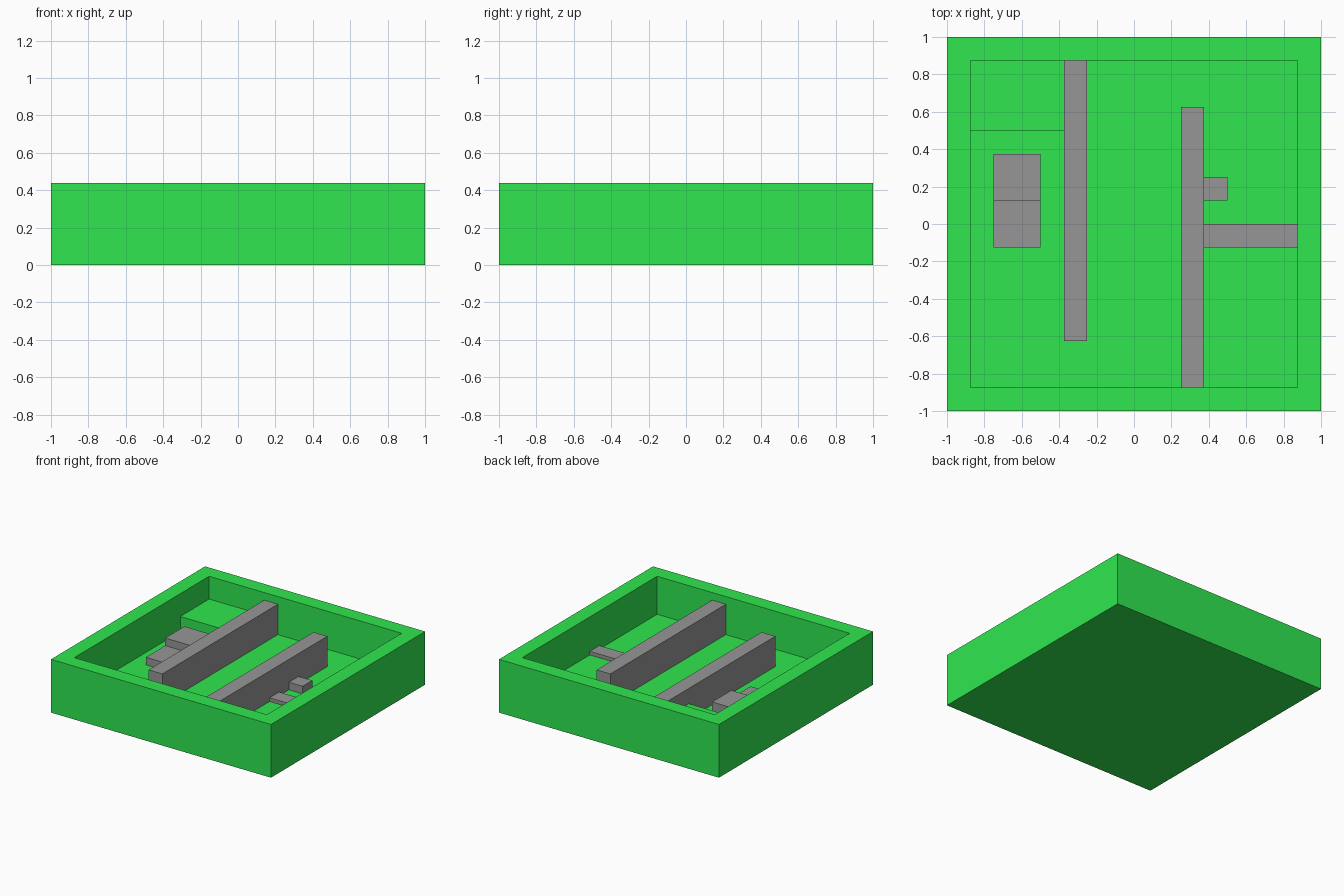
import bpy, bmesh

if "Cube" in bpy.data.objects:
    bpy.data.objects.remove(bpy.data.objects["Cube"])


def material(name, rgb):
    m = bpy.data.materials.new(name)
    m.diffuse_color = (*rgb, 1.0)
    m.use_nodes = True
    m.node_tree.nodes["Principled BSDF"].inputs["Base Color"].default_value = m.diffuse_color
    return m


green = material("green", (0.03, 0.823, 0.082))
grey = material("grey", (0.305, 0.305, 0.305))


def add_object(name, bm, mat):
    mesh = bpy.data.meshes.new(name)
    bm.to_mesh(mesh)
    bm.free()
    mesh.materials.append(mat)
    obj = bpy.data.objects.new(name, mesh)
    bpy.context.collection.objects.link(obj)


def box_mesh(x0, x1, y0, y1, z0, z1):
    bm = bmesh.new()
    bmesh.ops.create_cube(bm, size=1.0)
    for v in bm.verts:
        v.co.x = x1 if v.co.x > 0 else x0
        v.co.y = y1 if v.co.y > 0 else y0
        v.co.z = z1 if v.co.z > 0 else z0
    return bm


FLOOR, RIM, WALL = 0.125, 0.4375, 0.125

# Tray: solid slab with its top face inset, then sunk to the floor level
bm = box_mesh(-1, 1, -1, 1, 0, RIM)
bm.normal_update()
top = max(bm.faces, key=lambda f: f.calc_center_median().z)
bmesh.ops.inset_region(bm, faces=[top], thickness=WALL, use_even_offset=True)
floor = bmesh.ops.extrude_discrete_faces(bm, faces=[top])["faces"][0]
for v in floor.verts:
    v.co.z = FLOOR
bmesh.ops.recalc_face_normals(bm, faces=bm.faces)
add_object("tray", bm, green)

# Parts standing on the tray floor: x range, y range, top height, colour
parts = {
    "corner_ledge": (-0.875, -0.375, 0.5, 0.875, 0.25, green),
    "left_divider": (-0.375, -0.25, -0.625, 0.875, 0.375, grey),
    "right_divider": (0.25, 0.375, -0.875, 0.625, 0.375, grey),
    "upper_step": (-0.75, -0.5, 0.125, 0.375, 0.25, grey),
    "lower_step": (-0.75, -0.5, -0.125, 0.125, 0.1875, grey),
    "small_block": (0.375, 0.5, 0.125, 0.25, 0.1875, grey),
    "low_bar": (0.375, 0.875, -0.125, 0.0, 0.155, grey),
}
for name, (x0, x1, y0, y1, z1, mat) in parts.items():
    add_object(name, box_mesh(x0, x1, y0, y1, FLOOR, z1), mat)
